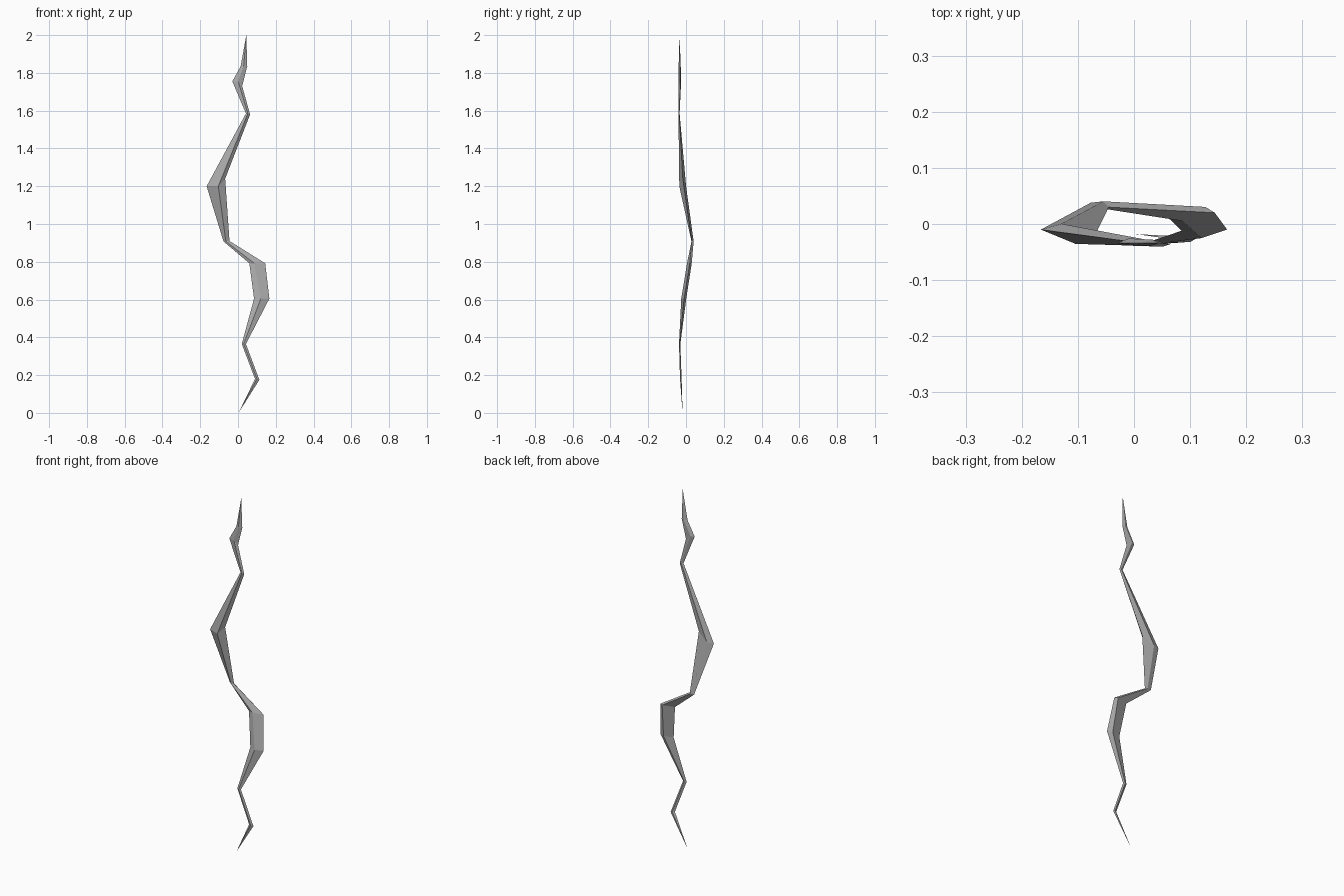
import bpy, bmesh
from mathutils import Vector

# Ring stations up the bolt: left corner, right corner,
# (front ridge fraction, back ridge fraction, front depth, back depth)
STATIONS = [
    ((0.090, -0.030, 0.180), (0.113, -0.025, 0.175), (0.45, 0.55, 0.004, 0.004)),
    ((0.020, -0.034, 0.365), (0.042, -0.034, 0.365), (0.45, 0.55, 0.003, 0.004)),
    ((0.085, -0.012, 0.605), (0.166, -0.010, 0.605), (0.44, 0.66, 0.014, 0.012)),
    ((0.060, 0.012, 0.792), (0.144, 0.020, 0.792), (0.31, 0.80, 0.009, 0.012)),
    ((-0.077, 0.038, 0.908), (-0.045, 0.030, 0.910), (0.40, 0.70, 0.006, 0.008)),
    ((-0.166, -0.010, 1.200), (-0.068, -0.017, 1.240), (0.63, 0.37, 0.021, 0.013)),
    ((0.042, -0.038, 1.585), (0.064, -0.036, 1.580), (0.45, 0.55, 0.003, 0.003)),
    ((-0.030, -0.034, 1.755), (0.022, -0.031, 1.730), (0.60, 0.40, 0.007, 0.007)),
    ((0.014, -0.034, 1.835), (0.049, -0.032, 1.835), (0.45, 0.55, 0.006, 0.005)),
]
BOTTOM_TIP = (0.003, -0.018, 0.0)
TOP_TIP = (0.044, -0.034, 2.0)


def ring(bm, left, right, shape):
    """Thin four-cornered section: left, front, right, back."""
    a, b = Vector(left), Vector(right)
    ff, fb, df, db = shape
    front = a.lerp(b, ff) + Vector((0, -df, 0))
    back = a.lerp(b, fb) + Vector((0, db, 0))
    front.z = back.z = a.z   # ridges bend level with the left corner
    return [bm.verts.new(p) for p in (a, front, b, back)]


# Lightning bolt: loft through the rings, pointed at both ends
bm = bmesh.new()
rings = [ring(bm, *s) for s in STATIONS]
bottom, top = bm.verts.new(BOTTOM_TIP), bm.verts.new(TOP_TIP)
for i in range(4):
    j = (i + 1) % 4
    bm.faces.new((bottom, rings[0][j], rings[0][i]))
    for lo, hi in zip(rings, rings[1:]):
        bm.faces.new((lo[i], lo[j], hi[j], hi[i]))
    bm.faces.new((rings[-1][i], rings[-1][j], top))
bmesh.ops.recalc_face_normals(bm, faces=bm.faces)

mesh = bpy.data.meshes.new("lightning_bolt")
bm.to_mesh(mesh)
bm.free()

# Dark grey surface
grey = bpy.data.materials.new("dark_grey")
grey.diffuse_color = (0.42, 0.42, 0.42, 1)
mesh.materials.append(grey)
bpy.context.collection.objects.link(bpy.data.objects.new("lightning_bolt", mesh))
